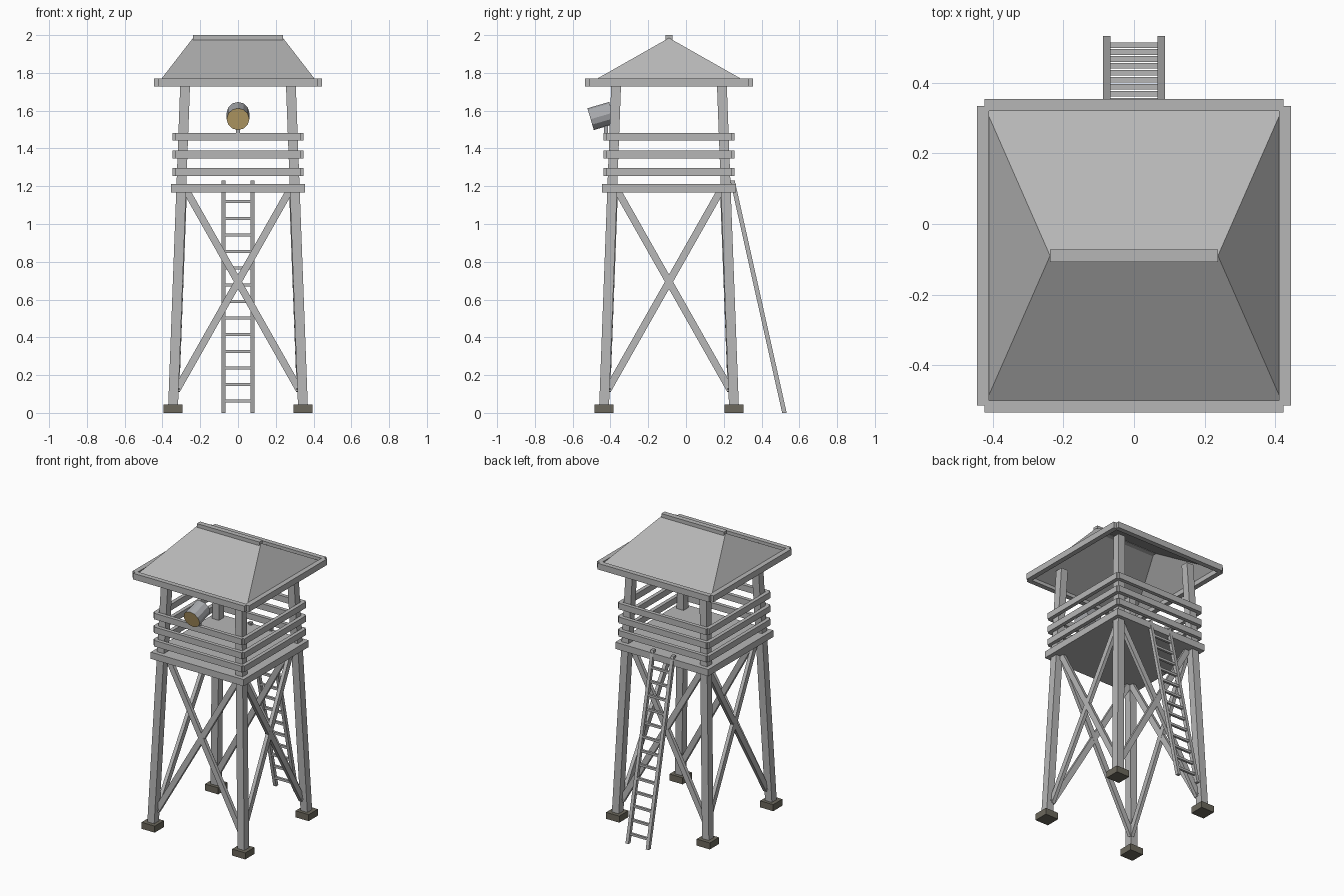
import bpy, bmesh, math
from mathutils import Matrix, Vector

if "Cube" in bpy.data.objects:
    bpy.data.objects.remove(bpy.data.objects["Cube"])

CY = -0.09  # tower centre line in y


def material(name, rgb):
    m = bpy.data.materials.new(name)
    m.use_nodes = True
    m.diffuse_color = (*rgb, 1)
    m.node_tree.nodes["Principled BSDF"].inputs["Base Color"].default_value = (*rgb, 1)
    return m


WOOD = material("weathered_grey_wood", (0.47, 0.47, 0.47))
STONE = material("dark_stone", (0.15, 0.14, 0.11))
METAL = material("lamp_metal", (0.40, 0.41, 0.43))
LENS = material("warm_lens", (0.56, 0.40, 0.16))


def finish(name, bm, *mats):
    bmesh.ops.recalc_face_normals(bm, faces=bm.faces)
    mesh = bpy.data.meshes.new(name)
    bm.to_mesh(mesh)
    bm.free()
    for m in mats:
        mesh.materials.append(m)
    ob = bpy.data.objects.new(name, mesh)
    bpy.context.collection.objects.link(ob)
    return ob


def box(name, centre, size, mat=WOOD):
    bm = bmesh.new()
    bmesh.ops.create_cube(bm, size=1, matrix=Matrix.Translation(centre) @ Matrix.Diagonal((*size, 1)))
    return finish(name, bm, mat)


def post(name, low, high, sx, sy):
    """Leaning post with level ends."""
    bm = bmesh.new()
    bmesh.ops.create_cube(bm, size=1)
    for v in bm.verts:
        end = Vector(high if v.co.z > 0 else low)
        v.co = end + Vector((v.co.x * sx, v.co.y * sy, 0))
    return finish(name, bm, WOOD)


def plank(name, a, b, width, depth, out):
    """Straight plank from a to b, its depth facing the out direction."""
    a, b = Vector(a), Vector(b)
    along = (b - a).normalized()
    side = along.cross(Vector(out)).normalized()
    face = side.cross(along)
    rot = Matrix((side, face, along)).transposed().to_4x4()
    bm = bmesh.new()
    bmesh.ops.create_cube(bm, size=1, matrix=Matrix.Translation((a + b) / 2) @ rot
                          @ Matrix.Diagonal((width, depth, (b - a).length, 1)))
    return finish(name, bm, WOOD)


def ring(name, offset, half_length, z, height, depth):
    """Four planks around the tower with open notched corners."""
    for s, (fb, lr) in ((-1, ("front", "right")), (1, ("back", "left"))):
        box(f"{fb}_{name}", (0, CY + s * offset, z), (2 * half_length, depth, height))
        box(f"{lr}_{name}", (s * offset, CY, z), (depth, 2 * half_length, height))


def leg_offset(z):
    return 0.345 - 0.0375 * z


# Legs and footings
for sx, lr in ((1, "left"), (-1, "right")):
    for sy, fb in ((-1, "front"), (1, "back")):
        lo, hi = leg_offset(0.01), leg_offset(1.79)
        post(f"{fb}_{lr}_leg", (sx * lo, CY + sy * lo, 0.01), (sx * hi, CY + sy * hi, 1.79), 0.052, 0.052)
        box(f"{fb}_{lr}_footing", (sx * 0.345, CY + sy * 0.345, 0.0225), (0.1, 0.1, 0.045), STONE)

# Cross braces on all four sides
for side in range(4):
    turn = Matrix.Translation((0, CY, 0)) @ Matrix.Rotation(side * math.pi / 2, 4, "Z")
    out = turn.to_3x3() @ Vector((0, -1, 0))
    for s in (-1, 1):
        a = turn @ Vector((-s * 0.325, 0.018 - leg_offset(0.12), 0.12))
        b = turn @ Vector((s * 0.275, 0.018 - leg_offset(1.18), 1.18))
        plank(f"cross_brace_{side}_{'a' if s < 0 else 'b'}", a, b, 0.038, 0.024, out)

# Platform and guard rails
box("platform", (0, CY, 1.189), (0.708, 0.708, 0.046))
for i, z in enumerate((1.275, 1.367, 1.462)):
    ring(f"guard_rail_{i + 1}", 0.334, 0.334, z, 0.042, 0.026)

# Roof: hollow hipped shell, eave frame and ridge beam
ring("eave_beam", 0.428, 0.424, 1.75, 0.042, 0.034)
bm = bmesh.new()
c = [bm.verts.new((x * 0.42, CY + y * 0.415, 1.75)) for x, y in ((-1, -1), (1, -1), (1, 1), (-1, 1))]
west, east = [bm.verts.new((x, CY, 1.985)) for x in (-0.238, 0.238)]
for f in ((c[0], c[1], east, west), (c[1], c[2], east), (c[2], c[3], west, east), (c[3], c[0], west)):
    bm.faces.new(f)
finish("roof", bm, WOOD)
box("ridge_beam", (0, CY, 1.986), (0.476, 0.036, 0.028))

# Ladder at the back
def ladder_y(z):
    return 0.521 - 0.2235 * z

for s, lr in ((1, "left"), (-1, "right")):
    post(f"ladder_{lr}_rail", (s * 0.077, ladder_y(0), 0), (s * 0.077, ladder_y(1.23), 1.23), 0.022, 0.024)
for i in range(13):
    z = 0.062 + i * 0.088
    box(f"ladder_rung_{i + 1}", (0, ladder_y(z), z), (0.14, 0.016, 0.016))

# Searchlight on the front rail
aim = Vector((0, -0.96, -0.28)).normalized()
bm = bmesh.new()
bmesh.ops.create_cone(bm, cap_ends=True, segments=12, radius1=0.06, radius2=0.06, depth=0.12)
bm.normal_update()
for f in bm.faces:
    f.material_index = 1 if f.normal.z > 0.9 else 0
face = Vector((0, -0.505, 1.555))
bm.transform(Matrix.Translation(face - aim * 0.06) @ aim.to_track_quat("Z", "Y").to_matrix().to_4x4())
finish("searchlight", bm, METAL, LENS)
box("searchlight_stand", (0, CY - 0.334, 1.505), (0.022, 0.022, 0.07), METAL)
